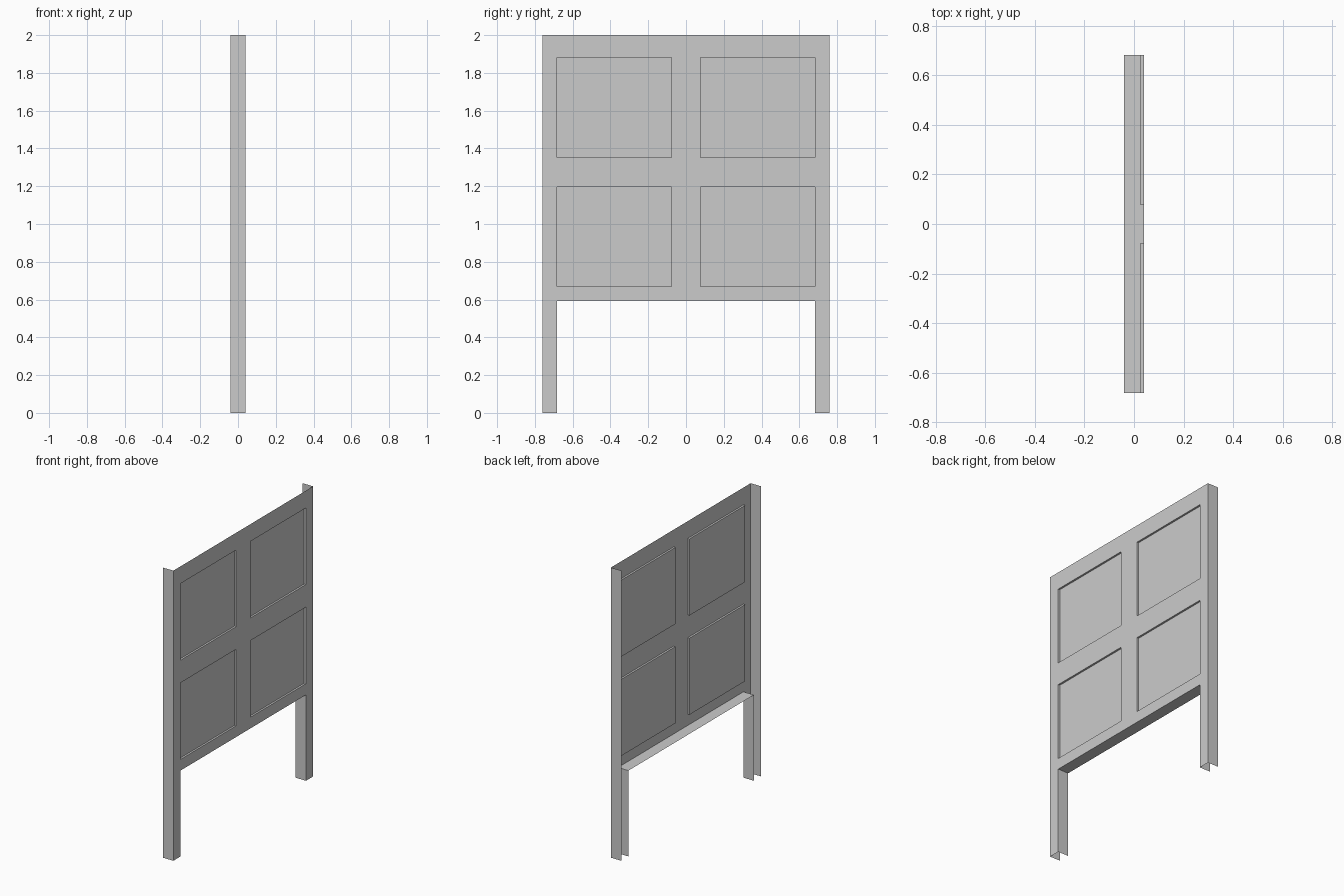
import bpy, bmesh
from mathutils import Vector

if "Cube" in bpy.data.objects:
    bpy.data.objects.remove(bpy.data.objects["Cube"])

FRONT, BACK, RECESS = 0.04, -0.04, 0.013
ys = [-0.761, -0.683, -0.077, 0.077, 0.683, 0.761]
zs = [0.0, 0.592, 0.669, 1.197, 1.353, 1.881, 2.0]

bm = bmesh.new()

# front sheet: grid of cells, with the opening between the legs left out
grid = [[bm.verts.new((FRONT, y, z)) for z in zs] for y in ys]
panels = []
for i in range(len(ys) - 1):
    for j in range(len(zs) - 1):
        if j == 0 and i not in (0, 4):
            continue
        face = bm.faces.new((grid[i][j], grid[i + 1][j], grid[i + 1][j + 1], grid[i][j + 1]))
        if i in (1, 3) and j in (2, 4):
            panels.append(face)
for column in grid:
    for v in column:
        v.index = -1

# folded flanges: outer sides, inner leg sides and underside (top and feet stay open)
rim = [e for e in bm.edges if e.is_boundary
       and not all(v.co.z == zs[0] for v in e.verts)
       and not all(v.co.z == zs[-1] for v in e.verts)]
folded = bmesh.ops.extrude_edge_only(bm, edges=rim)["geom"]
for v in folded:
    if isinstance(v, bmesh.types.BMVert):
        v.co.x = BACK

# four recessed panels
pushed = bmesh.ops.extrude_discrete_faces(bm, faces=panels)["faces"]
for face in pushed:
    bmesh.ops.translate(bm, verts=face.verts[:], vec=Vector((-RECESS, 0, 0)))

# consistent normals, front towards +x
bmesh.ops.recalc_face_normals(bm, faces=bm.faces[:])
bm.normal_update()
if sum(f.normal.x * f.calc_area() for f in bm.faces) < 0:
    bmesh.ops.reverse_faces(bm, faces=bm.faces[:])

mesh = bpy.data.meshes.new("panelled_board")
bm.to_mesh(mesh)
bm.free()
board = bpy.data.objects.new("panelled_board", mesh)
bpy.context.collection.objects.link(board)
